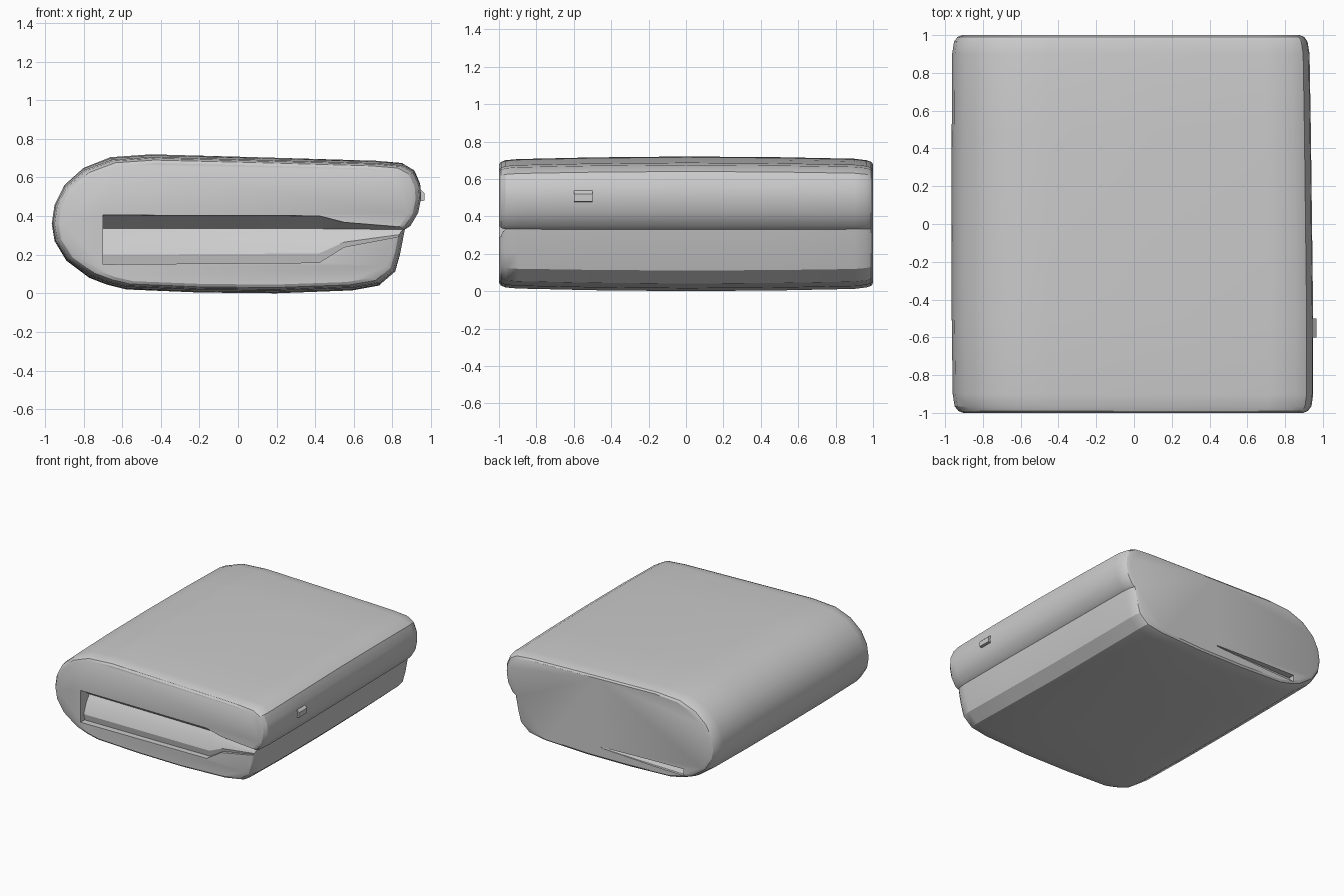
import bpy, bmesh

if "Cube" in bpy.data.objects:
    bpy.data.objects.remove(bpy.data.objects["Cube"])

def loft(name, rings):
    """Closed solid from matching rings of points."""
    bm = bmesh.new()
    loops = [[bm.verts.new(p) for p in r] for r in rings]
    n = len(loops[0])
    for a, b in zip(loops, loops[1:]):
        for i in range(n):
            j = (i + 1) % n
            bm.faces.new((a[i], a[j], b[j], b[i]))
    bm.faces.new(loops[0])
    bm.faces.new(loops[-1])
    bmesh.ops.recalc_face_normals(bm, faces=bm.faces)
    me = bpy.data.meshes.new(name)
    bm.to_mesh(me)
    bm.free()
    ob = bpy.data.objects.new(name, me)
    bpy.context.collection.objects.link(ob)
    return ob

def cut(target, cutter):
    m = target.modifiers.new("cut", 'BOOLEAN')
    m.operation, m.solver, m.object = 'DIFFERENCE', 'EXACT', cutter
    bpy.context.view_layer.objects.active = target
    bpy.ops.object.modifier_apply(modifier=m.name)
    bpy.data.objects.remove(cutter)

# Folded body: x-z outline with round fold on the left, overlapping lip on the right
outline = [(0.2, 0), (0.6, .015), (.74, .04), (.82, .11), (.845, .2), (.87, .33),
           (.9, .35), (.94, .42), (.955, .5), (.95, .57), (.92, .64), (.86, .675),
           (.72, .687), (.1, .705), (-.45, .72), (-.66, .705), (-.8, .65), (-.9, .56),
           (-.95, .46), (-.965, .36), (-.95, .27), (-.89, .17), (-.77, .08),
           (-.68, .045), (-.58, .02), (-.2, .004)]
# Stations along the depth: y, side inset, vertical inset
stations = [(-1, .06, .045), (-.99, .035, .03), (-.965, .015, .02), (-.9, .005, .014),
            (-.5, 0, .005), (0, 0, 0), (.5, 0, .004), (.9, .002, .012),
            (.965, .012, .02), (.99, .03, .028), (1, .055, .042)]

def section(y, ix, iz):
    ring = []
    for x, z in outline:
        sx = 1 - ix / .96
        if x > 0:
            sx *= 1 - .013 * (y + 1)
        ring.append((x * sx, y, .36 + (z - .36) * (1 - iz / .36)))
    return ring

body = loft("folded_body", [section(*s) for s in stations])

# Front opening between the layers: wedge groove shrinking to a crease at the right
groove = [(-.3, .41), (-.3, .15), (.05, .15), (.04, .2), (.07, .28), (.11, .335), (.015, .405)]

def groove_ring(x, depth, height, zc):
    return [(x, -1 + (d * depth if d > 0 else d), zc + (z - zc) * height) for d, z in groove]

cut(body, loft("front_groove", [groove_ring(-.7, 1, 1, .33), groove_ring(.42, .9, .95, .33),
                                groove_ring(.55, .5, .5, .33), groove_ring(.95, .25, .08, .33)]))

# Shallow opening low on the back
wedge = [(.3, .07), (.3, .15), (-.05, .14), (-.02, .09)]
cut(body, loft("back_groove", [[(x, 1 + (d if d > 0 else d * k), .12 + (z - .12) * k)
                                for d, z in wedge] for x, k in ((-.68, 1), (-.4, .8), (.05, .15))]))

# Small tab on the right-hand lip
tab = loft("side_tab", [[(.9, y, .47), (.965, y, .48), (.965, y, .52), (.9, y, .58)]
                        for y in (-.6, -.5)])

for ob in (body, tab):
    bpy.ops.object.select_all(action='DESELECT')
    ob.select_set(True)
    bpy.context.view_layer.objects.active = ob
    bpy.ops.object.shade_smooth_by_angle(angle=.5)
